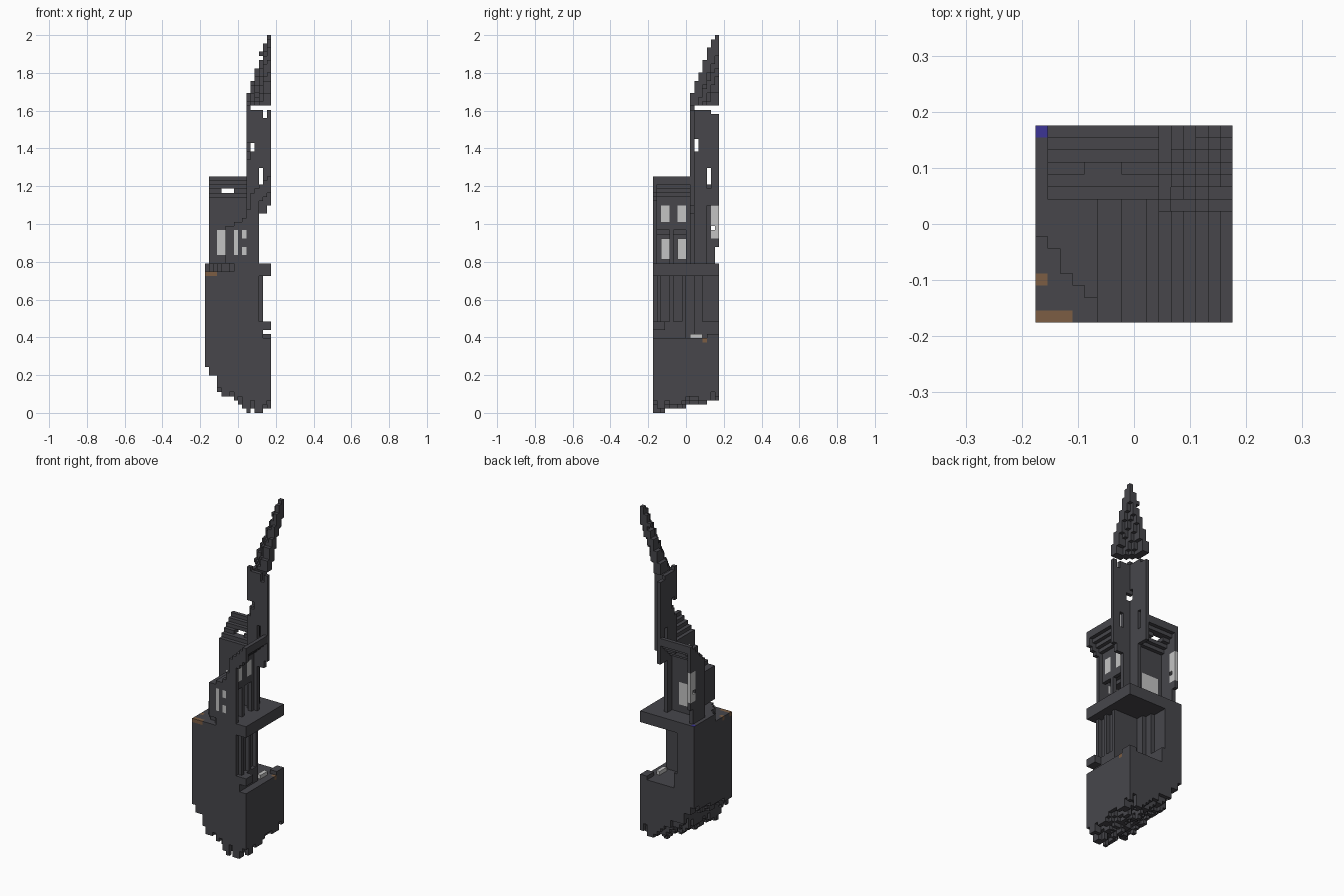
import bpy
import random

random.seed(4)
V = 2 / 91          # edge of one block
N = 16              # blocks per side of the plot

cube = bpy.data.objects.get("Cube")
if cube:
    bpy.data.objects.remove(cube, do_unlink=True)


def material(name, color):
    m = bpy.data.materials.new(name)
    m.use_nodes = True
    m.diffuse_color = (*color, 1)
    m.node_tree.nodes["Principled BSDF"].inputs["Base Color"].default_value = (*color, 1)
    return m


MATS = [material("dark stone", (0.063, 0.062, 0.071)),
        material("pale glass", (0.55, 0.55, 0.55)),
        material("brown earth", (0.2, 0.11, 0.057)),
        material("blue block", (0.045, 0.035, 0.3))]
STONE, GLASS, EARTH, BLUE = range(4)

# Corner offsets of the six block sides, wound outward
SIDES = {
    (1, 0, 0): [(1, 0, 0), (1, 1, 0), (1, 1, 1), (1, 0, 1)],
    (-1, 0, 0): [(0, 0, 0), (0, 0, 1), (0, 1, 1), (0, 1, 0)],
    (0, 1, 0): [(0, 1, 0), (0, 1, 1), (1, 1, 1), (1, 1, 0)],
    (0, -1, 0): [(0, 0, 0), (1, 0, 0), (1, 0, 1), (0, 0, 1)],
    (0, 0, 1): [(0, 0, 1), (1, 0, 1), (1, 1, 1), (0, 1, 1)],
    (0, 0, -1): [(0, 0, 0), (0, 1, 0), (1, 1, 0), (1, 0, 0)],
}


class Part:
    """A set of blocks that becomes one mesh of its outer faces."""

    def __init__(self, name):
        self.name, self.cells = name, {}

    def fill(self, x, y, z, mat=STONE):
        for i in range(*x):
            for j in range(*y):
                for k in range(*z):
                    self.cells[i, j, k] = mat

    def carve(self, x, y, z):
        for i in range(*x):
            for j in range(*y):
                for k in range(*z):
                    self.cells.pop((i, j, k), None)

    def build(self):
        verts, faces, mats = {}, [], []
        for (i, j, k), mat in self.cells.items():
            for (a, b, c), corners in SIDES.items():
                if (i + a, j + b, k + c) in self.cells:
                    continue
                faces.append([verts.setdefault((i + p, j + q, k + r), len(verts))
                              for p, q, r in corners])
                # blue shows on upper faces only
                mats.append(STONE if mat == BLUE and c != 1 else mat)
        mesh = bpy.data.meshes.new(self.name)
        half = N / 2
        mesh.from_pydata([((x - half) * V, (y - half) * V, z * V) for x, y, z in verts],
                         [], faces)
        for m in MATS:
            mesh.materials.append(m)
        mesh.polygons.foreach_set("material_index", mats)
        bpy.context.collection.objects.link(bpy.data.objects.new(self.name, mesh))


ALL = (0, N)

# Floating rock base with a ragged underside
base = Part("rock_base")
underside = [11, 9, 9, 5, 4, 4, 4, 3, 2, 1, 0, 1, 0, 0, 1, 1]
for i in range(N):
    for j in range(N):
        low = round(underside[i] + 3 * j / N) + random.choice((0, 0, 1, 2)) * (i > 0)
        base.fill((i, i + 1), (j, j + 1), (low, 18))
base.cells[10, 0, 0] = base.cells[13, 0, 0] = STONE
base.fill((14, 16), (13, 16), (18, 19))
base.fill((15, 16), (12, 13), (17, 18), EARTH)
base.build()

# Lower hall: two solid sides around an open corner
hall = Part("lower_hall")
hall.fill((0, 13), (0, 8), (18, 33))
hall.fill((0, 5), (8, 16), (18, 33))
hall.fill((5, 7), (8, 10), (18, 33))
hall.fill((5, 6), (10, 12), (18, 33))
hall.fill((5, 6), (12, 16), (18, 22))
for j in (1, 4, 7):
    hall.fill((13, 14), (j, j + 1), (18, 33))
hall.fill((13, 14), (0, 8), (18, 22))
hall.build()

# Ledge at the end of the hall front, and pale rubble on the floor
ledge = Part("front_ledge")
ledge.fill((14, 16), (0, 3), (20, 22))
ledge.build()
rubble = Part("pale_rubble")
rubble.fill((13, 14), (9, 12), (18, 19), GLASS)
rubble.build()

# Terrace slab, stepped down around the outer corner
terrace = Part("terrace")
terrace.fill(ALL, ALL, (33, 36))
for i, edge in enumerate((7, 6, 4, 3, 2, 2, 1)):
    terrace.carve((i, i + 1), (0, edge), (34, 36))
terrace.fill((0, 3), (0, 1), (33, 34), EARTH)
terrace.fill((0, 1), (3, 4), (33, 34), EARTH)
terrace.fill((0, 1), (15, 16), (35, 36), BLUE)
terrace.build()

# Side wing: long wall, gable end and stepped roof shell
wing = Part("side_wing")
wing.fill((1, 10), (10, 11), (36, 51))
for s in range(6):
    wing.fill((1, 10), (10 + s, 11 + s), (50 + s, 52 + s))
    wing.fill((1, 2), (10 + s, 11 + s), (36, 51 + s))
wing.carve((4, 7), (10, 16), (53, 54))
wing.carve((1, 2), (15, 16), (36, 40))
wing.fill((3, 8), (10, 11), (38, 44), GLASS)
wing.fill((1, 2), (14, 16), (42, 50), GLASS)
wing.carve((1, 2), (14, 15), (44, 45))
wing.build()

# Front wing: nave wall on arches, lean-to aisle, gable end, stepped roof
front = Part("front_wing")
front.fill((11, 12), (0, 9), (36, 52))
for j in (2, 6):
    front.carve((11, 12), (j - 1, j + 2), (36, 44))
    front.fill((11, 12), (j, j + 2), (46, 50), GLASS)
front.fill((5, 6), (0, 10), (36, 44))
for i, top in enumerate((44, 44, 45, 45, 46, 48), start=5):
    front.fill((i, i + 1), (0, 10), (top - 1, top + 1))
    front.fill((i, i + 1), (0, 1), (36, top))
front.fill((11, 13), (0, 1), (36, 52))
for s in range(5):
    x = (11 + s, 12 + s)
    front.fill(x, (0, 9), (51 + s, 53 + s))
    front.fill(x, (0, 1), (49 + s, 52 + s))
# Aisle glass sits on the inner side of the outer wall
for j in (2, 6):
    front.fill((6, 7), (j, j + 2), (37, 42), GLASS)
front.fill((7, 8), (0, 1), (38, 44), GLASS)
for k in (38, 42):
    front.fill((9, 10), (0, 1), (k, k + 2), GLASS)
front.build()

# Tower: two thin walls meeting at a corner, pierced and broken
tower = Part("tower")
tower.fill((10, 16), (9, 10), (48, 73))
tower.fill((10, 11), (9, 16), (50, 73))
tower.fill((10, 13), (9, 10), (36, 48))
tower.fill((10, 11), (9, 13), (36, 50))
tower.carve((11, 12), (9, 10), (63, 65))
tower.carve((10, 11), (10, 11), (63, 66))
tower.carve((10, 11), (9, 10), (61, 65))
tower.carve((13, 14), (9, 10), (55, 59))
tower.carve((10, 11), (13, 14), (54, 59))
tower.carve((14, 15), (9, 10), (71, 73))
tower.carve((10, 11), (14, 16), (72, 73))
tower.carve((15, 16), (9, 10), (48, 50))
tower.fill((10, 11), (9, 10), (73, 74))
tower.build()

# Spire: quarter of a hollow pointed roof around the open corner
spire = Part("spire")
for k in range(74, 91):
    radius = 1 + (91 - k) * 0.32
    for i in range(10, N):
        for j in range(9, N):
            a, b = N - i, (N - j) * 0.87
            d = max(a, b, (a + b) * 0.72)
            if radius - 1.5 < d <= radius + 0.4 and (k > 88 or random.random() > 0.06):
                spire.cells[i, j, k] = STONE
spire.cells[15, 15, 90] = STONE
spire.build()
